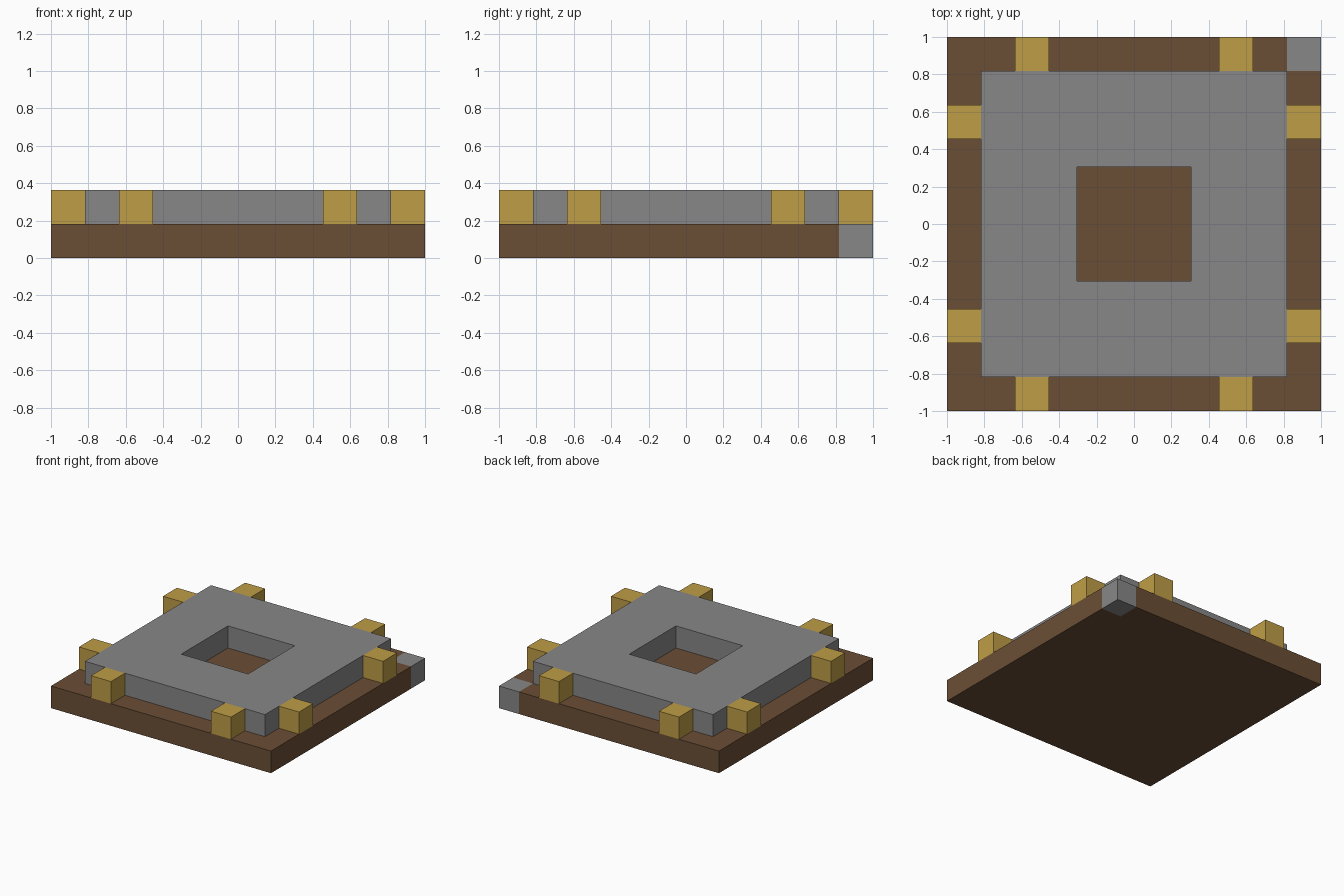
import bpy
import bmesh

if "Cube" in bpy.data.objects:
    bpy.data.objects.remove(bpy.data.objects["Cube"], do_unlink=True)

U = 2 / 11  # one block; the platform is 11 blocks wide


def linear(c):
    c /= 255
    return c / 12.92 if c <= 0.04045 else ((c + 0.055) / 1.055) ** 2.4


def make_material(name, *rgb):
    colour = (*[linear(c) for c in rgb], 1)
    mat = bpy.data.materials.new(name)
    mat.use_nodes = True
    mat.diffuse_color = colour
    bsdf = mat.node_tree.nodes["Principled BSDF"]
    bsdf.inputs["Base Color"].default_value = colour
    bsdf.inputs["Roughness"].default_value = 0.9
    return mat


brown = make_material("dark_wood_brown", 107, 78, 53)
grey = make_material("stone_grey", 137, 135, 135)
gold = make_material("gold_yellow", 191, 157, 70)


def add_object(name, bm, mat):
    bmesh.ops.recalc_face_normals(bm, faces=bm.faces)
    mesh = bpy.data.meshes.new(name)
    bm.to_mesh(mesh)
    bm.free()
    mesh.materials.append(mat)
    obj = bpy.data.objects.new(name, mesh)
    bpy.context.collection.objects.link(obj)
    return obj


def prism(outline, bottom, top):
    """Extrude a flat outline, measured in blocks, between two heights."""
    bm = bmesh.new()
    face = bm.faces.new([bm.verts.new((x * U, y * U, bottom * U)) for x, y in outline])
    grown = bmesh.ops.extrude_face_region(bm, geom=[face], use_keep_orig=True)
    verts = [v for v in grown["geom"] if isinstance(v, bmesh.types.BMVert)]
    bmesh.ops.translate(bm, verts=verts, vec=(0, 0, (top - bottom) * U))
    return bm


def square(x, y, half):
    return [(x - half, y - half), (x + half, y - half),
            (x + half, y + half), (x - half, y + half)]


# Wooden base with one corner notched out for the stone block
edge, notch = 5.5, 4.5
base_outline = [(-edge, -edge), (edge, -edge), (edge, notch),
                (notch, notch), (notch, edge), (-edge, edge)]
add_object("wooden_base", prism(base_outline, 0, 1), brown)
add_object("stone_corner_block", prism(square(5, 5, 0.5), 0, 1), grey)

# Stone slab with a square centre hole that goes down to the base
bm = prism(square(0, 0, 4.5), 1, 2)
bmesh.ops.recalc_face_normals(bm, faces=bm.faces)
top_face = max(bm.faces, key=lambda f: f.calc_center_median().z)
bottom_face = min(bm.faces, key=lambda f: f.calc_center_median().z)
bmesh.ops.inset_region(bm, faces=[top_face], thickness=4 * U)
grown = bmesh.ops.extrude_face_region(bm, geom=[top_face])
floor = [g for g in grown["geom"] if isinstance(g, bmesh.types.BMFace)]
bmesh.ops.translate(bm, verts=floor[0].verts[:], vec=(0, 0, -U))
old = [f for f in [top_face] if f.is_valid]
bmesh.ops.delete(bm, geom=floor + [bottom_face] + old, context="FACES")
add_object("stone_slab", bm, grey)

# Two gold blocks against each side of the slab
for side, (dx, dy) in {"front": (0, -1), "back": (0, 1),
                       "left": (1, 0), "right": (-1, 0)}.items():
    for number, along in enumerate((-3, 3), 1):
        x = dx * 5 + abs(dy) * along
        y = dy * 5 + abs(dx) * along
        add_object(f"gold_block_{side}_{number}", prism(square(x, y, 0.5), 1, 2), gold)
